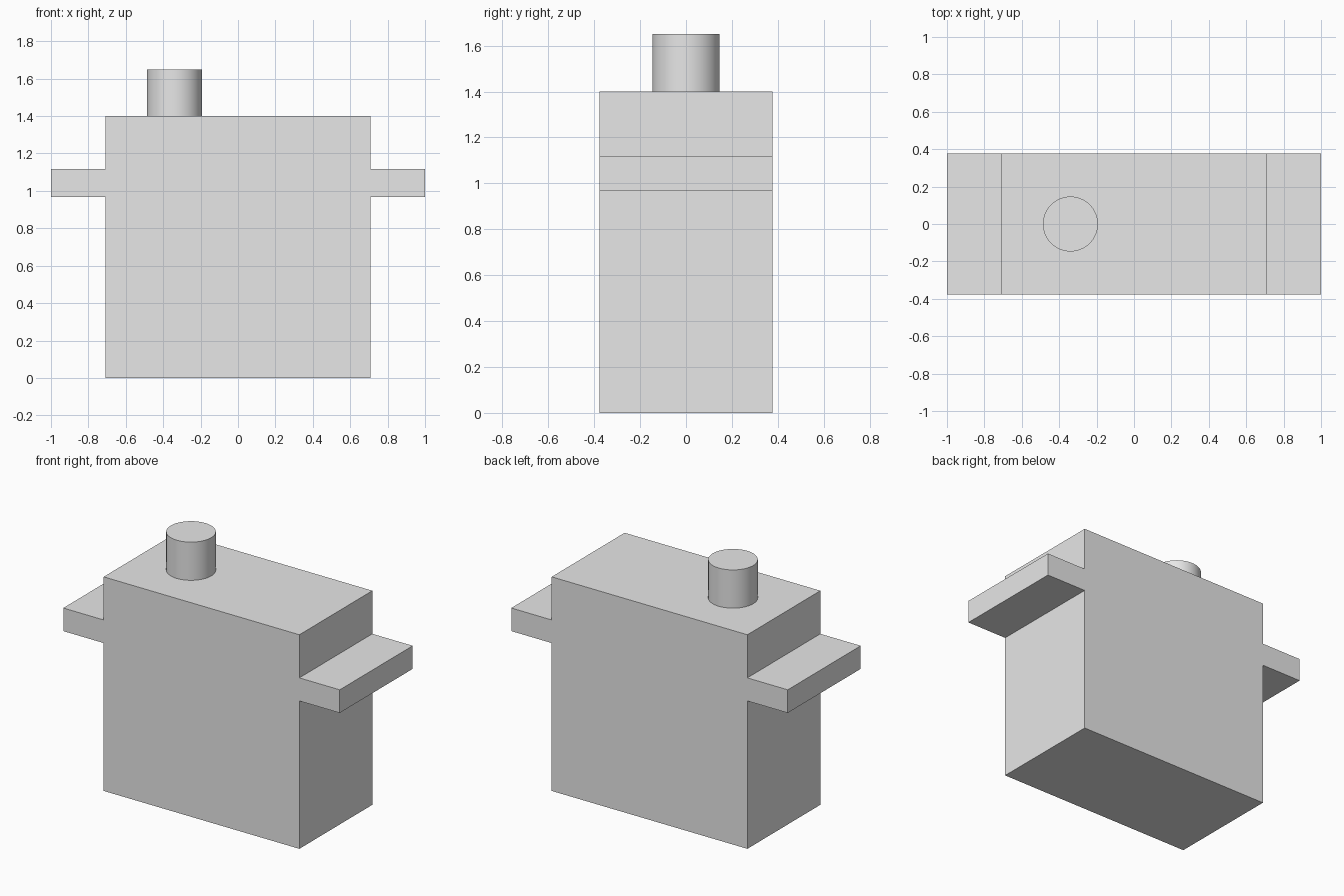
import bpy
import bmesh
from mathutils import Vector

cube = bpy.data.objects.get("Cube")
if cube:
    bpy.data.objects.remove(cube, do_unlink=True)

# One light grey for everything
grey = bpy.data.materials.new("light_grey")
grey.use_nodes = True
colour = (0.8, 0.8, 0.8, 1)
grey.diffuse_color = colour
grey.node_tree.nodes["Principled BSDF"].inputs["Base Color"].default_value = colour

half_width, half_depth, height = 0.708, 0.377, 1.4
tab_reach, tab_bottom, tab_top = 1.0, 0.967, 1.118
shaft_x, shaft_radius, shaft_top = -0.34, 0.147, 1.65

# Housing with side mounting tabs: mirrored front outline, extruded in depth
right_side = [
    (half_width, 0),
    (half_width, tab_bottom),
    (tab_reach, tab_bottom),
    (tab_reach, tab_top),
    (half_width, tab_top),
    (half_width, height),
]
outline = right_side + [(-x, z) for x, z in reversed(right_side)]

bm = bmesh.new()
front = bm.faces.new([bm.verts.new((x, -half_depth, z)) for x, z in outline])
extruded = bmesh.ops.extrude_face_region(bm, geom=[front], use_keep_orig=True)
back_verts = [v for v in extruded["geom"] if isinstance(v, bmesh.types.BMVert)]
bmesh.ops.translate(bm, verts=back_verts, vec=Vector((0, 2 * half_depth, 0)))
bmesh.ops.recalc_face_normals(bm, faces=bm.faces)
mesh = bpy.data.meshes.new("housing")
bm.to_mesh(mesh)
bm.free()
housing = bpy.data.objects.new("housing", mesh)
bpy.context.collection.objects.link(housing)
housing.data.materials.append(grey)

# Output shaft standing on the housing
bpy.ops.mesh.primitive_cylinder_add(
    vertices=64,
    radius=shaft_radius,
    depth=shaft_top - height,
    location=(shaft_x, 0, (shaft_top + height) / 2),
)
shaft = bpy.context.object
shaft.name = "output_shaft"
shaft.data.materials.append(grey)
bpy.ops.object.shade_smooth_by_angle()
